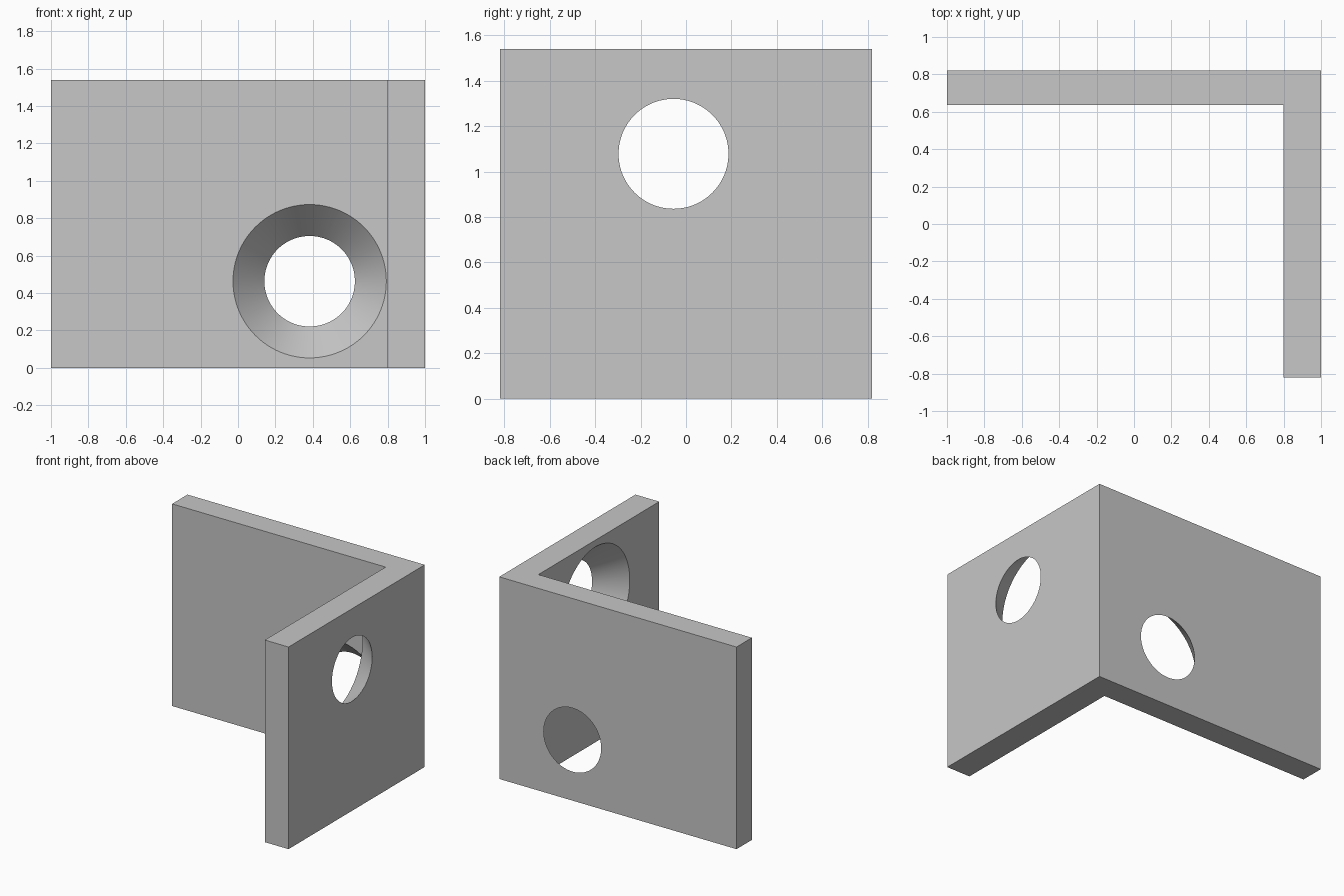
import bpy
import bmesh
from mathutils import Vector

if "Cube" in bpy.data.objects:
    bpy.data.objects.remove(bpy.data.objects["Cube"])

HEIGHT = 1.54
BACK_INNER, SIDE_INNER = 0.635, 0.80
X, Y = 1.0, 0.82
RIM, BORE = 0.41, 0.242

grey = bpy.data.materials.new("plain grey")
grey.use_nodes = True
color = (0.57, 0.57, 0.57, 1)
grey.diffuse_color = color
grey.node_tree.nodes["Principled BSDF"].inputs["Base Color"].default_value = color


def add_object(name, bm):
    bmesh.ops.recalc_face_normals(bm, faces=bm.faces[:])
    mesh = bpy.data.meshes.new(name)
    bm.to_mesh(mesh)
    bm.free()
    mesh.materials.append(grey)
    obj = bpy.data.objects.new(name, mesh)
    bpy.context.collection.objects.link(obj)
    return obj


# L-shaped bracket: a plan profile raised to full height
profile = [(-X, BACK_INNER), (SIDE_INNER, BACK_INNER), (SIDE_INNER, -Y),
           (X, -Y), (X, Y), (-X, Y)]
bm = bmesh.new()
base = bm.faces.new([bm.verts.new((x, y, 0)) for x, y in profile])
raised = bmesh.ops.extrude_face_region(bm, geom=[base])["geom"]
bmesh.ops.translate(bm, vec=(0, 0, HEIGHT),
                    verts=[v for v in raised if isinstance(v, bmesh.types.BMVert)])
bracket = add_object("corner_bracket", bm)


def countersink(name, inner, outer):
    """Cut a conical hole, wide at the inner point and narrow at the outer one."""
    inner, outer = Vector(inner), Vector(outer)
    axis = outer - inner
    depth = axis.length
    extra = 0.004
    flare = (RIM - BORE) / depth * extra
    bm = bmesh.new()
    bmesh.ops.create_cone(bm, cap_ends=True, segments=96, radius1=RIM + flare,
                          radius2=BORE - flare, depth=depth + 2 * extra)
    cutter = add_object(name, bm)
    cutter.rotation_mode = 'QUATERNION'
    cutter.rotation_quaternion = axis.to_track_quat('Z', 'Y')
    cutter.location = (inner + outer) / 2
    cutter.hide_render = True
    cut = bracket.modifiers.new(name, 'BOOLEAN')
    cut.operation = 'DIFFERENCE'
    cut.solver = 'EXACT'
    cut.object = cutter
    return cutter


# Countersunk holes through the back plate and the side plate
cutters = [
    countersink("back_hole_cutter", (0.383, BACK_INNER, 0.463), (0.383, Y, 0.463)),
    countersink("side_hole_cutter", (SIDE_INNER, -0.055, 1.078), (X, -0.055, 1.078)),
]

# Apply the cuts and smooth the hole walls
bpy.context.view_layer.update()
bpy.ops.object.select_all(action='DESELECT')
bracket.select_set(True)
bpy.context.view_layer.objects.active = bracket
for name in [m.name for m in bracket.modifiers]:
    bpy.ops.object.modifier_apply(modifier=name)
for cutter in cutters:
    bpy.data.objects.remove(cutter)
bpy.ops.object.shade_smooth_by_angle(angle=0.5)
